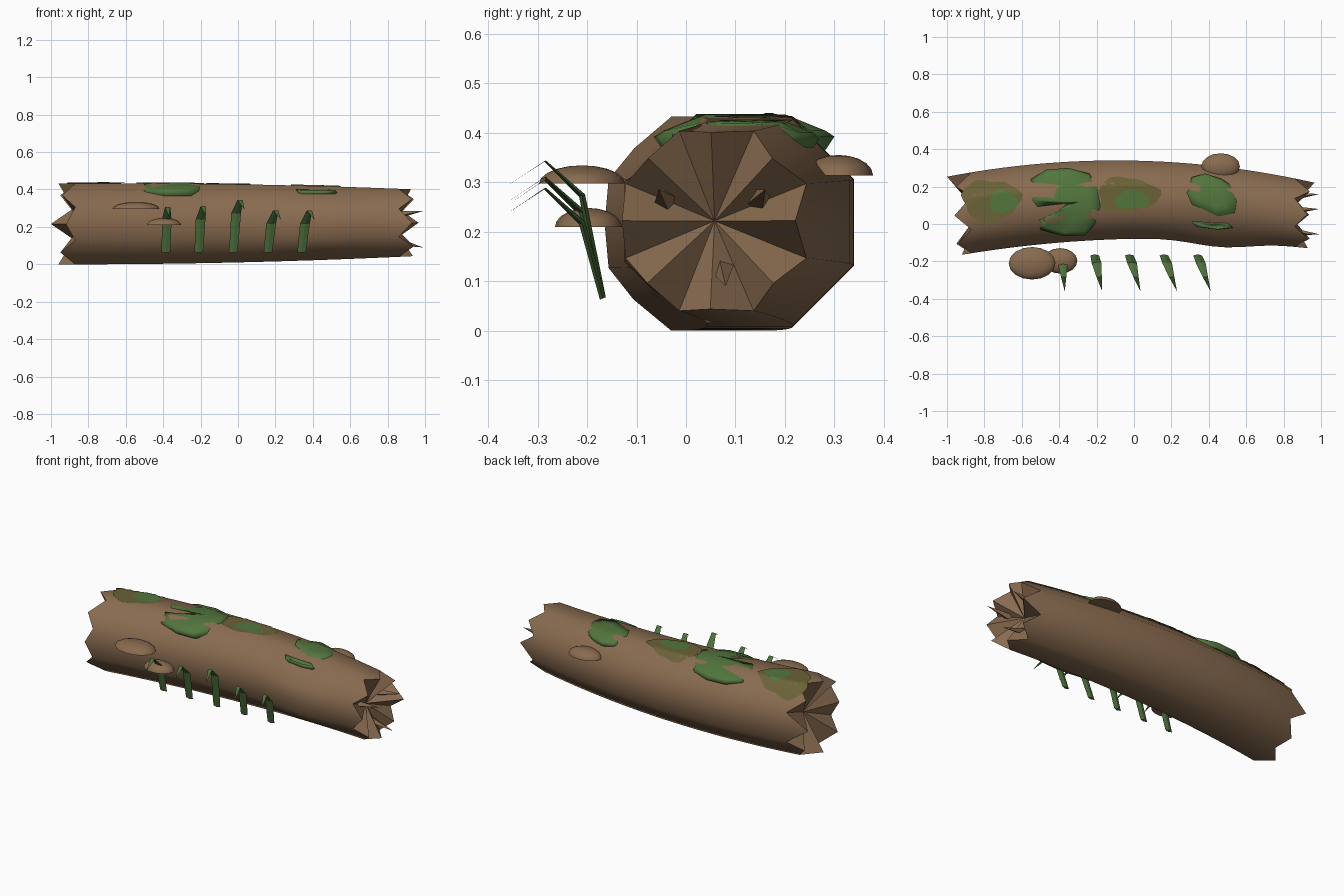
import bpy, bmesh, math
from math import sin, cos, pi
from mathutils import Vector

cube = bpy.data.objects.get("Cube")
if cube:
    bpy.data.objects.remove(cube, do_unlink=True)


def material(name, rgb):
    m = bpy.data.materials.new(name)
    m.use_nodes = True
    m.diffuse_color = (*rgb, 1)
    m.node_tree.nodes["Principled BSDF"].inputs["Base Color"].default_value = (*rgb, 1)
    return m


bark = material("bark brown", (0.25, 0.148, 0.08))
moss = material("moss green", (0.085, 0.18, 0.047))
olive = material("faded moss olive", (0.145, 0.122, 0.038))
grass = material("grass green", (0.075, 0.16, 0.045))


def finish(name, bm, mat, fix_normals=True):
    if fix_normals:
        bmesh.ops.recalc_face_normals(bm, faces=bm.faces)
    mesh = bpy.data.meshes.new(name)
    bm.to_mesh(mesh)
    bm.free()
    mesh.materials.append(mat)
    ob = bpy.data.objects.new(name, mesh)
    bpy.context.collection.objects.link(ob)
    return ob


def loft(bm, rows, smooth=True):
    """Join closed rings of points; return the rings of vertices."""
    rings = [[bm.verts.new(p) for p in row] for row in rows]
    for a, b in zip(rings, rings[1:]):
        n = len(a)
        for i in range(n):
            f = bm.faces.new((a[i], a[(i + 1) % n], b[(i + 1) % n], b[i]))
            f.smooth = smooth
    return rings


def fan(bm, ring, tip, smooth=False):
    v = bm.verts.new(tip)
    for i in range(len(ring)):
        bm.faces.new((ring[i], ring[(i + 1) % len(ring)], v)).smooth = smooth


# Bent, tapering octagonal trunk
def axis(x):
    u = x / 0.9
    return 0.13 - 0.075 * u * u, 0.219 + 0.003 * u, 0.226 - 0.0195 * u - 0.0115 * u * u


def trunk_point(x, k):
    yc, zc, r = axis(x)
    if k % 2 == 0:
        r *= cos(pi / 8)
    a = k * pi / 8
    bulge = 0.037 * math.exp(-((x - 0.47) / 0.22) ** 2) if 7 <= k <= 10 else 0
    return (x, yc + r * cos(a) - bulge, zc + r * sin(a))


def top_z(x, y):
    yc, zc, r = axis(x)
    return zc + 0.924 * r - max(0, abs(y - yc) - 0.383 * r)


# Jagged broken rims: tips on the side centres, notches on the corners
left_tips = [1.0, 0.95, 0.96, 0.94, 0.92, 0.95, 0.96, 0.94]
right_tips = [0.965, 0.94, 0.925, 0.93, 0.93, 0.94, 0.935, 0.93]


def rim(tips, notch, side):
    return [trunk_point(side * (notch if k % 2 else tips[k // 2]), k) for k in range(16)]


bm = bmesh.new()
rows = [rim(left_tips, 0.87, -1)]
rows += [[trunk_point(-0.84 + 0.07 * i, k) for k in range(16)] for i in range(25)]
rows += [rim(right_tips, 0.86, 1)]
rings = loft(bm, rows)
for ring, x in ((rings[0], -0.83), (rings[-1], 0.82)):
    yc, zc, r = axis(x)
    fan(bm, ring, (x, yc - 0.01, zc))
finish("log_trunk", bm, bark)

# Splinters inside the right end
for i, (y, z, ty, tz) in enumerate([(-0.04, 0.26, -0.055, 0.285),
                                    (0.145, 0.26, 0.16, 0.285),
                                    (0.073, 0.13, 0.08, 0.09)]):
    bm = bmesh.new()
    ring = [bm.verts.new((0.82, y + 0.027 * cos(a * pi / 2 + 0.3),
                          z + 0.027 * sin(a * pi / 2 + 0.3))) for a in range(4)]
    fan(bm, ring, (0.99, ty, tz))
    bm.faces.new(ring)
    finish(f"splinter_{i + 1}", bm, bark)


# Raised moss mounds from an outline around a centre
def mound(name, centre, outline, low, mid):
    cx, cy = centre

    def ring(s, z):
        pts = [(cx + (x - cx) * s, cy + (y - cy) * s) for x, y in outline]
        return [(x, y, z if z else top_z(x, y) + 0.005) for x, y in pts]
    bm = bmesh.new()
    rings = loft(bm, [ring(0.9, low), ring(1, mid), ring(0.9, None), ring(0.45, None)])
    fan(bm, rings[-1], (cx, cy, top_z(cx, cy) + 0.006), True)
    bm.faces.new(rings[0])
    # the overhanging lip stays above the trunk's falling sides
    for v in rings[2]:
        v.co.z = max(v.co.z, mid + 0.012)
    finish(name, bm, moss)


mound("moss_large", (-0.28, 0.12),
      [(-0.17, 0.09), (-0.19, 0.2), (-0.24, 0.27), (-0.35, 0.3), (-0.47, 0.29),
       (-0.55, 0.24), (-0.57, 0.13), (-0.54, 0.09), (-0.36, 0.115), (-0.42, 0.06),
       (-0.53, 0.01), (-0.5, -0.03), (-0.38, -0.065), (-0.26, -0.06), (-0.2, 0.01)],
      0.365, 0.392)
mound("moss_small", (0.42, 0.15),
      [(0.56, 0.12), (0.53, 0.2), (0.47, 0.24), (0.38, 0.27), (0.31, 0.25),
       (0.27, 0.17), (0.3, 0.1), (0.37, 0.07), (0.45, 0.03), (0.55, 0.05)],
      0.37, 0.388)
mound("moss_strip", (0.42, -0.008),
      [(0.53, -0.02), (0.5, 0.005), (0.4, 0.008), (0.3, 0.015), (0.34, -0.015),
       (0.45, -0.03)], 0.375, 0.384)


# Thin moss stains following the trunk surface
def stain(name, cx, cy, rx, ry, lift, mat, phase):
    def ring(s):
        pts = []
        for i in range(24):
            a = i * pi / 12
            w = s * (1 + 0.1 * sin(3 * a + phase) + 0.05 * sin(7 * a))
            x, y = cx + rx * w * cos(a), cy + ry * w * sin(a)
            pts.append((x, y, top_z(x, y) + lift))
        return pts
    bm = bmesh.new()
    rings = loft(bm, [ring(s / 6) for s in range(6, 0, -1)])
    fan(bm, rings[-1], (cx, cy, top_z(cx, cy) + lift), True)
    finish(name, bm, mat, False)


stain("stain_left", -0.765, 0.125, 0.155, 0.115, 0.004, olive, 0.5)
stain("stain_left_core", -0.7, 0.12, 0.075, 0.06, 0.007, moss, 2)
stain("stain_middle", -0.035, 0.155, 0.165, 0.095, 0.004, olive, 1.5)
stain("stain_middle_core", -0.01, 0.13, 0.09, 0.05, 0.007, moss, 3)


# Shelf mushrooms: flat-bottomed domes
def shelf(name, x, y, z, rx, ry, h):
    bm = bmesh.new()
    rows = []
    for j in range(5):
        t = j * pi / 10
        rows.append([(x + rx * cos(t) * cos(k * pi / 8), y + ry * cos(t) * sin(k * pi / 8),
                      z + h * sin(t)) for k in range(16)])
    rings = loft(bm, rows)
    fan(bm, rings[-1], (x, y, z + h), True)
    bm.faces.new(rings[0])
    finish(name, bm, bark)


shelf("shelf_mushroom_large", -0.545, -0.21, 0.297, 0.125, 0.087, 0.037)
shelf("shelf_mushroom_small", -0.395, -0.197, 0.209, 0.092, 0.068, 0.039)
shelf("shelf_mushroom_back", 0.463, 0.308, 0.314, 0.103, 0.07, 0.041)

# Bent grass blades in front of the log
for i, (x, lean, top) in enumerate([(-0.385, 0.015, 0.305), (-0.21, 0.04, 0.31),
                                    (-0.025, 0.06, 0.343), (0.16, 0.07, 0.288),
                                    (0.34, 0.07, 0.287)]):
    path = [(0, -0.168, 0.065, 0.023, 0.006), (0.25, -0.21, top - 0.07, 0.026, 0.006),
            (0.6, -0.285, top, 0.014, 0.002)]
    rows = [[(x + lean * t - w, y, z), (x + lean * t, y - d, z - d * 0.4),
             (x + lean * t + w, y, z), (x + lean * t, y + d, z + d * 0.4)]
            for t, y, z, w, d in path]
    bm = bmesh.new()
    rings = loft(bm, rows, False)
    fan(bm, rings[-1], (x + lean, -0.36, top - 0.05))
    bm.faces.new(rings[0])
    finish(f"grass_blade_{i + 1}", bm, grass)
